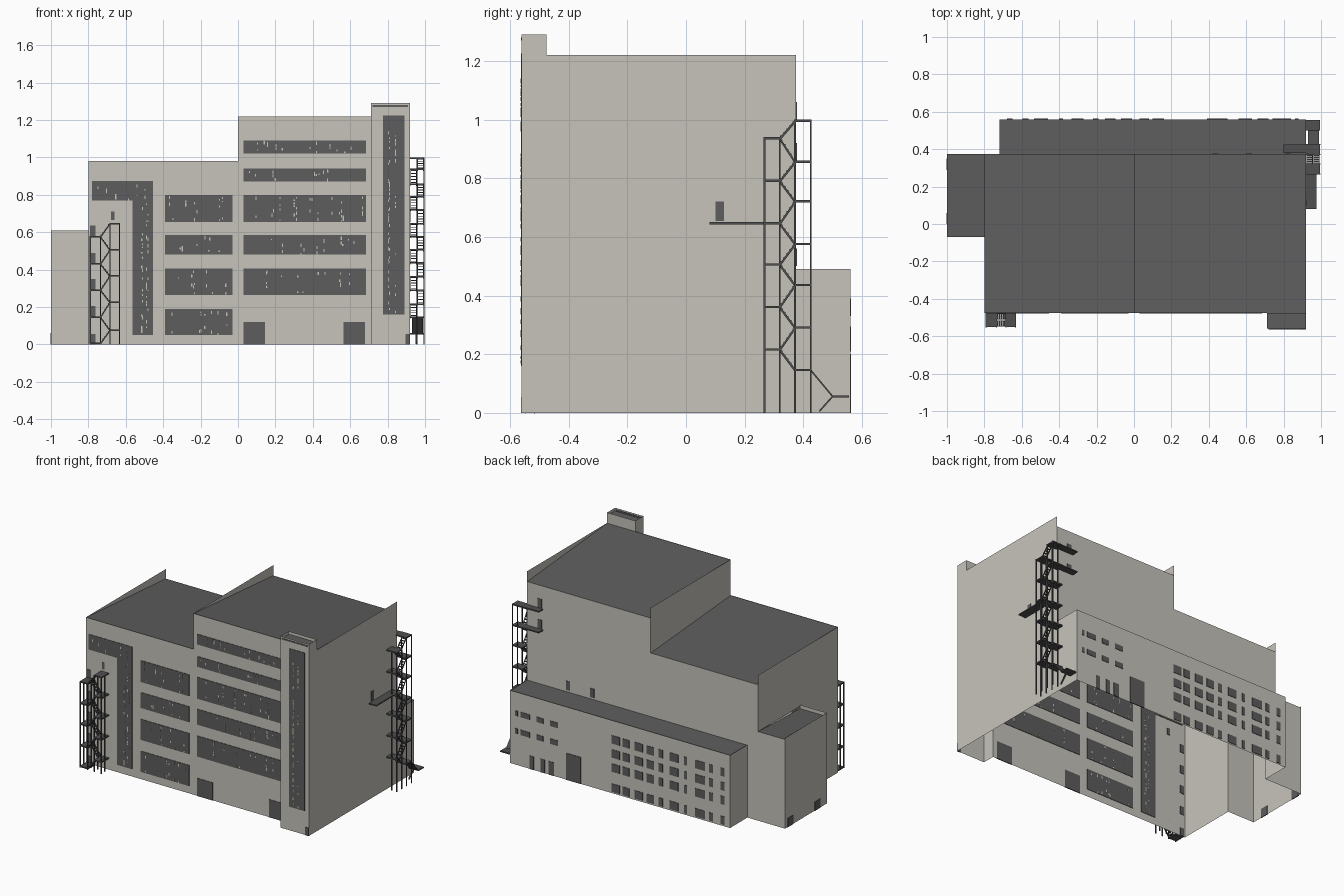
import bpy, bmesh, random

random.seed(4)
cube = bpy.data.objects.get("Cube")
if cube:
    bpy.data.objects.remove(cube)


def material(name, r, g, b):
    m = bpy.data.materials.new(name)
    m.use_nodes = True
    m.diffuse_color = (r, g, b, 1)
    m.node_tree.nodes["Principled BSDF"].inputs["Base Color"].default_value = (r, g, b, 1)
    return m


CONCRETE = material("pale concrete", .57, .55, .5)
DARK = material("dark grey", .11, .11, .11)
METAL = material("dark metal", .08, .08, .08)


def finish(name, bm, mat, fix_normals=False):
    if fix_normals:
        bmesh.ops.recalc_face_normals(bm, faces=bm.faces)
    mesh = bpy.data.meshes.new(name)
    bm.to_mesh(mesh)
    bm.free()
    mesh.materials.append(mat)
    obj = bpy.data.objects.new(name, mesh)
    bpy.context.collection.objects.link(obj)
    return obj


def add_box(bm, s0, s1, t0, t1, z0, z1, place, rise=0):
    """Box in wall space (along, outward, up); rise lifts its far end."""
    v = [bm.verts.new(place(s, t, z + (rise if s == s1 else 0)))
         for s in (s0, s1) for t in (t0, t1) for z in (z0, z1)]
    for f in ((0, 1, 3, 2), (4, 6, 7, 5), (0, 4, 5, 1), (2, 3, 7, 6), (0, 2, 6, 4), (1, 5, 7, 3)):
        bm.faces.new([v[i] for i in f])


# Wall spaces: along, outward, up
FRONT, BACK, SIDE = -.475, .375, .92
LEFT_END, TOWER, REAR = -.8, -.56, .56


def on_front(s, t, z): return (s, FRONT - t, z)
def on_tower(s, t, z): return (s, TOWER - t, z)
def on_back(s, t, z): return (s, BACK + t, z)
def on_rear(s, t, z): return (s, REAR + t, z)
def on_side(s, t, z): return (SIDE + t, s, z)
def on_low_end(s, t, z): return (-1 - t, s, z)


def walls(name, runs):
    """Open-bottomed sheet walls from runs of x0, y0, x1, y1, z0, z1."""
    bm = bmesh.new()
    for x0, y0, x1, y1, z0, z1 in runs:
        bm.faces.new([bm.verts.new(p) for p in
                      ((x0, y0, z0), (x1, y1, z0), (x1, y1, z1), (x0, y0, z1))])
    bmesh.ops.remove_doubles(bm, verts=bm.verts, dist=.0001)
    return finish(name, bm, CONCRETE)


def roof(name, x0, x1, y0, y1, z_front, z_back):
    bm = bmesh.new()
    bm.faces.new([bm.verts.new(p) for p in
                  ((x0, y0, z_front), (x1, y0, z_front), (x1, y1, z_back), (x0, y1, z_back))])
    return finish(name, bm, DARK)


def panes(name, place, rects, mat=DARK, half=.003):
    """Thin plates straddling a wall, from rectangles of s0, s1, z0, z1."""
    bm = bmesh.new()
    for s0, s1, z0, z1 in rects:
        add_box(bm, s0, s1, -half, half, z0, z1, place)
    return finish(name, bm, mat, True)


def chips(name, place, rects):
    """Pale fragments in loose vertical columns over the glazing."""
    out = []
    for s0, s1, z0, z1 in rects:
        for _ in range(max(4, int((s1 - s0) * 22))):
            s = random.uniform(s0 + .01, s1 - .02)
            for _ in range(max(2, int((z1 - z0) * 28))):
                if random.random() < .6:
                    z = random.uniform(z0, z1 - .02)
                    out.append((s, s + .006, z, z + random.uniform(.006, .02)))
    return panes(name, place, out, CONCRETE, .0045)


# Building shell
walls("low_block_walls", [
    (LEFT_END, FRONT, 0, FRONT, 0, .98),
    (0, BACK, -.72, BACK, .485, .915),
    (-.72, BACK, LEFT_END, BACK, 0, .915),
    (LEFT_END, BACK, LEFT_END, -.07, .6, .98),
    (LEFT_END, -.07, LEFT_END, FRONT, 0, .98)])
walls("tall_block_walls", [
    (0, FRONT, .71, FRONT, 0, 1.22),
    (SIDE, FRONT, SIDE, BACK, 0, 1.22),
    (SIDE, BACK, 0, BACK, .485, 1.15),
    (0, BACK, 0, FRONT, .9, 1.22)])
walls("corner_tower_walls", [
    (.71, TOWER, SIDE, TOWER, 0, 1.29),
    (SIDE, TOWER, SIDE, FRONT, 0, 1.29),
    (SIDE, FRONT, .71, FRONT, 1.2, 1.29),
    (.71, FRONT, .71, TOWER, 0, 1.29)])
walls("rear_annex_walls", [
    (SIDE, BACK, SIDE, REAR, 0, .49),
    (SIDE, REAR, -.72, REAR, 0, .49),
    (-.72, REAR, -.72, BACK, 0, .49)])
walls("end_annex_walls", [
    (LEFT_END, BACK, -1, BACK, 0, .6),
    (-1, BACK, -1, -.07, 0, .61),
    (-1, -.07, LEFT_END, -.07, 0, .61)])

# Roofs, the main ones falling towards the back
roof("low_roof", LEFT_END, 0, FRONT, BACK, .978, .915)
roof("tall_roof", 0, SIDE, FRONT, BACK, 1.218, 1.15)
roof("tower_roof", .71, SIDE, TOWER, FRONT, 1.27, 1.27)
roof("rear_annex_roof", LEFT_END + .08, SIDE, BACK, REAR, .487, .48)
roof("end_annex_roof", -1, LEFT_END, -.07, BACK, .585, .6)

# Front glazing
bands = [(.655, .8), (.48, .585), (.265, .405)]
tall_glass = [(.03, .685, *b) for b in bands + [(1.02, 1.09), (.87, .94)]]
low_glass = [(-.39, -.03, *b) for b in bands + [(.05, .19)]]
strip_glass = [(-.565, -.455, .05, .77), (-.78, -.455, .77, .873)]
tower_glass = [(.775, .89, .16, 1.225)]
for label, place, rects in (("tall_block", on_front, tall_glass), ("low_block", on_front, low_glass),
                            ("stairwell", on_front, strip_glass), ("tower", on_tower, tower_glass)):
    panes(label + "_glazing", place, rects)
    chips(label + "_glass_chips", place, rects)
panes("tower_top_slot", on_tower, [(.72, .91, 1.27, 1.28)])
panes("tower_base_hole", on_tower, [(.895, SIDE, 0, .055)])
panes("front_doors", on_front, [(.03, .145, 0, .12), (.565, .68, 0, .12), (-.68, -.66, .665, .71)])
panes("escape_doors", on_front, [(-.79, -.762, z, z + .055) for z in (0, .15, .295, .435, .58)])

# Rear annex openings
columns = [(.1, .16), (.03, .08), (-.07, -.01), (-.155, -.1), (-.22, -.19), (-.335, -.27),
           (-.4, -.38), (-.535, -.46), (-.595, -.565), (-.68, -.65)]
panes("rear_grid_windows", on_rear,
      [(*c, z, z + .055) for c in columns for z in (.01, .145, .24, .335)])
panes("rear_small_windows", on_rear,
      [(*c, z, z + .035) for c in ((.86, .88), (.77, .84), (.67, .72), (.56, .62)) for z in (.21, .33)])
panes("rear_doors", on_rear, [(.39, .5, 0, .18), (.74, .77, 0, .09), (.66, .69, 0, .09), (.59, .63, 0, .09)])
panes("upper_back_doors", on_back, [(.6, .63, .5, .56), (.42, .45, .5, .56),
                                    (.81, .84, 1, 1.06), (.81, .84, .86, .92)])
panes("end_annex_vents", on_low_end, [(.29, .35, 0, .06), (0, .06, 0, .06)])
panes("side_door", on_side, [(.1, .13, .655, .72)])


def fire_escape(name, place, posts, near, far, extras):
    """Switchback stair: landings at both ends joined by crossing flights."""
    bm = bmesh.new()
    a, b, c, d = posts
    depth, w = .075, .003
    for s, top in ((a, near), (b, near), (c, far), (d, far)):
        for t in (depth / 2, depth):
            add_box(bm, s - w, s + w, t - w, t + w, 0, max(top), place)
    for s0, s1, levels in ((a, b, near), (c, d, far)):
        for z in levels:
            add_box(bm, s0 - w, s1 + w, 0, depth, z - .008, z, place)
    levels = sorted([(z, 0) for z in near] + [(z, 1) for z in far])
    for (z, side), (z_up, _) in zip(levels, levels[1:]):
        rise = (z_up - z) * (1 if side == 0 else -1)
        low = z if side == 0 else z_up
        t = .003 if side else .04
        for edge in (t, t + .03):
            add_box(bm, b, c, edge, edge + .003, low - .012, low, place, rise)
        for i in range(5):
            s = b + (c - b) * (i + .5) / 5
            h = low + rise * (i + .5) / 5
            add_box(bm, s - .004, s + .004, t, t + .03, h - .004, h, place)
    for s0, s1, t0, t1, z, rise in extras:
        add_box(bm, s0, s1, t0, t1, z - .008, z, place, rise)
    return finish(name, bm, METAL, True)


# Outside stairs
fire_escape("side_fire_escape", on_side, (.268, .32, .372, .425),
            [.22, .365, .51, .65, .795, .94], [.15, .295, .44, .58, .725, .86, 1],
            [(.08, .27, 0, .055, .65, 0),            # long balcony
             (.38, .425, -.12, 0, 1, 0),             # galleries round the corner
             (.38, .425, -.12, 0, .86, 0),
             (.425, .5, .01, .07, .15, -.09),        # last flight and its foot
             (.455, .5, .03, .04, 0.01, .05),
             (.5, .555, 0, .075, .06, 0)])
fire_escape("front_fire_escape", on_front, (-.79, -.735, -.685, -.633),
            [0.01, .15, .295, .435, .58], [.08, .23, .37, .51, .65], [])
